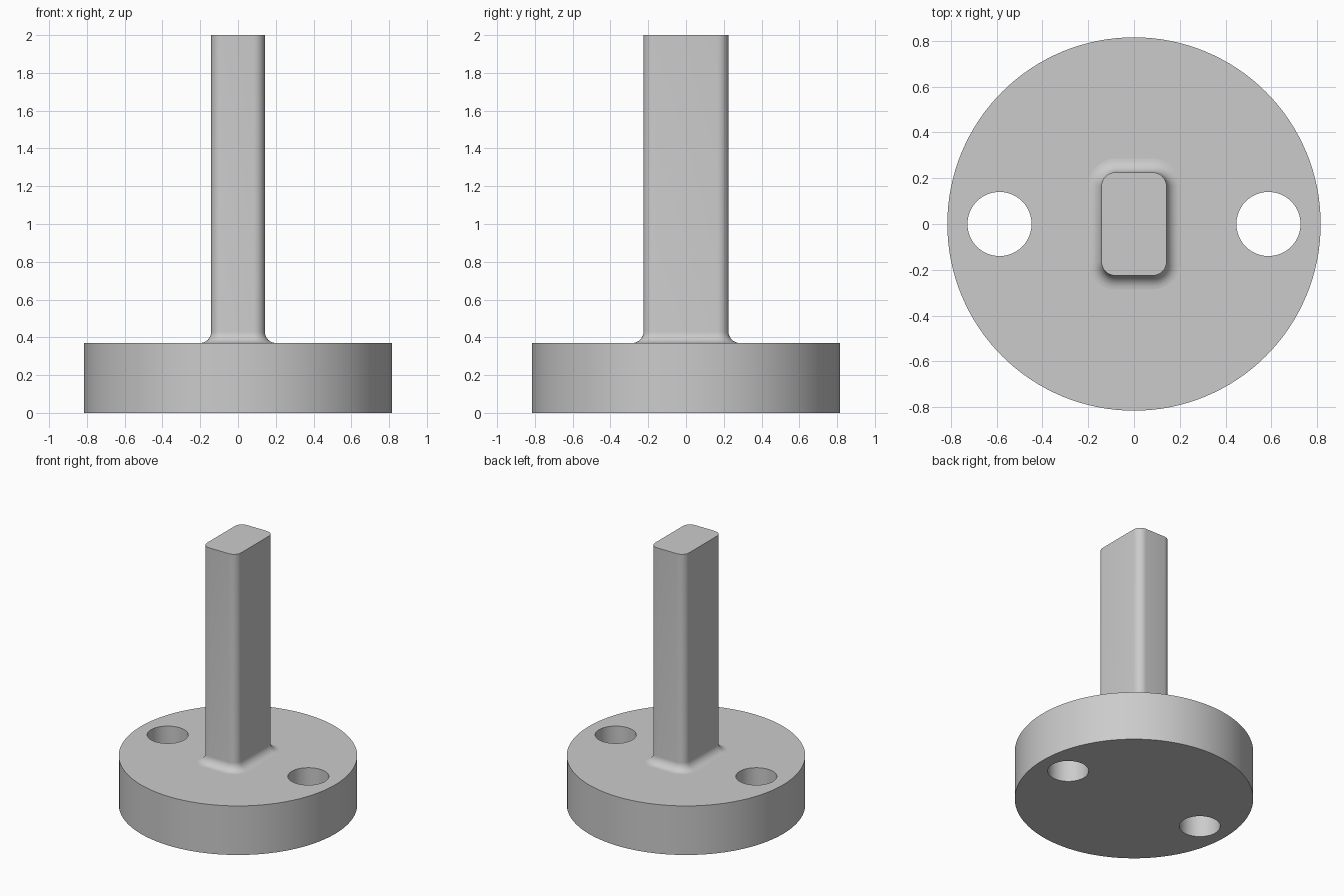
import bpy, bmesh
from math import sin, cos, pi, radians
from mathutils import Vector

if "Cube" in bpy.data.objects:
    bpy.data.objects.remove(bpy.data.objects["Cube"])

PLATE_RADIUS, PLATE_TOP = 0.815, 0.37
HOLE_RADIUS, HOLE_X = 0.14, 0.587
POST_X, POST_Y, POST_TOP = 0.142, 0.225, 2.0
CORNER, FILLET = 0.06, 0.06

grey = bpy.data.materials.new("plain grey")
grey.use_nodes = True
grey.diffuse_color = (0.6, 0.6, 0.6, 1)
grey.node_tree.nodes["Principled BSDF"].inputs["Base Color"].default_value = grey.diffuse_color


def finish(bm, name):
    bmesh.ops.recalc_face_normals(bm, faces=bm.faces)
    mesh = bpy.data.meshes.new(name)
    bm.to_mesh(mesh)
    bm.free()
    mesh.materials.append(grey)
    obj = bpy.data.objects.new(name, mesh)
    bpy.context.collection.objects.link(obj)
    bpy.ops.object.select_all(action="DESELECT")
    obj.select_set(True)
    bpy.context.view_layer.objects.active = obj
    bpy.ops.object.shade_smooth_by_angle(angle=radians(35))


def circle(bm, x, radius, count):
    angles = [2 * pi * i / count for i in range(count)]
    verts = [bm.verts.new((x + radius * cos(a), radius * sin(a), 0)) for a in angles]
    return [bm.edges.new((verts[i - 1], verts[i])) for i in range(count)]


def rounded_ring(bm, grow, z, steps=8):
    """Rounded rectangle whose outline is pushed out by grow."""
    radius = CORNER + grow
    verts = []
    for quarter, (sx, sy) in enumerate([(1, 1), (-1, 1), (-1, -1), (1, -1)]):
        for i in range(steps + 1):
            a = (quarter + i / steps) * pi / 2
            verts.append(bm.verts.new((sx * (POST_X - CORNER) + radius * cos(a),
                                       sy * (POST_Y - CORNER) + radius * sin(a), z)))
    return verts


# Round base plate with two through holes
bm = bmesh.new()
outline = circle(bm, 0, PLATE_RADIUS, 128)
for side in (-1, 1):
    outline += circle(bm, side * HOLE_X, HOLE_RADIUS, 64)
bmesh.ops.triangle_fill(bm, edges=outline, use_beauty=True)
raised = bmesh.ops.extrude_face_region(bm, geom=bm.faces[:], use_keep_orig=True)
top_verts = [v for v in raised["geom"] if isinstance(v, bmesh.types.BMVert)]
bmesh.ops.translate(bm, verts=top_verts, vec=Vector((0, 0, PLATE_TOP)))
finish(bm, "base_plate")

# Rectangular post with rounded corners and a fillet flaring onto the plate
bm = bmesh.new()
arc = [i / 8 * pi / 2 for i in range(9)]
levels = [(FILLET * (1 - sin(a)), PLATE_TOP + FILLET * (1 - cos(a))) for a in arc]
levels.append((0, POST_TOP))
rings = [rounded_ring(bm, grow, z) for grow, z in levels]
for low, high in zip(rings, rings[1:]):
    for i in range(len(low)):
        bm.faces.new((low[i - 1], low[i], high[i], high[i - 1]))
bm.faces.new(rings[-1])
finish(bm, "post")
